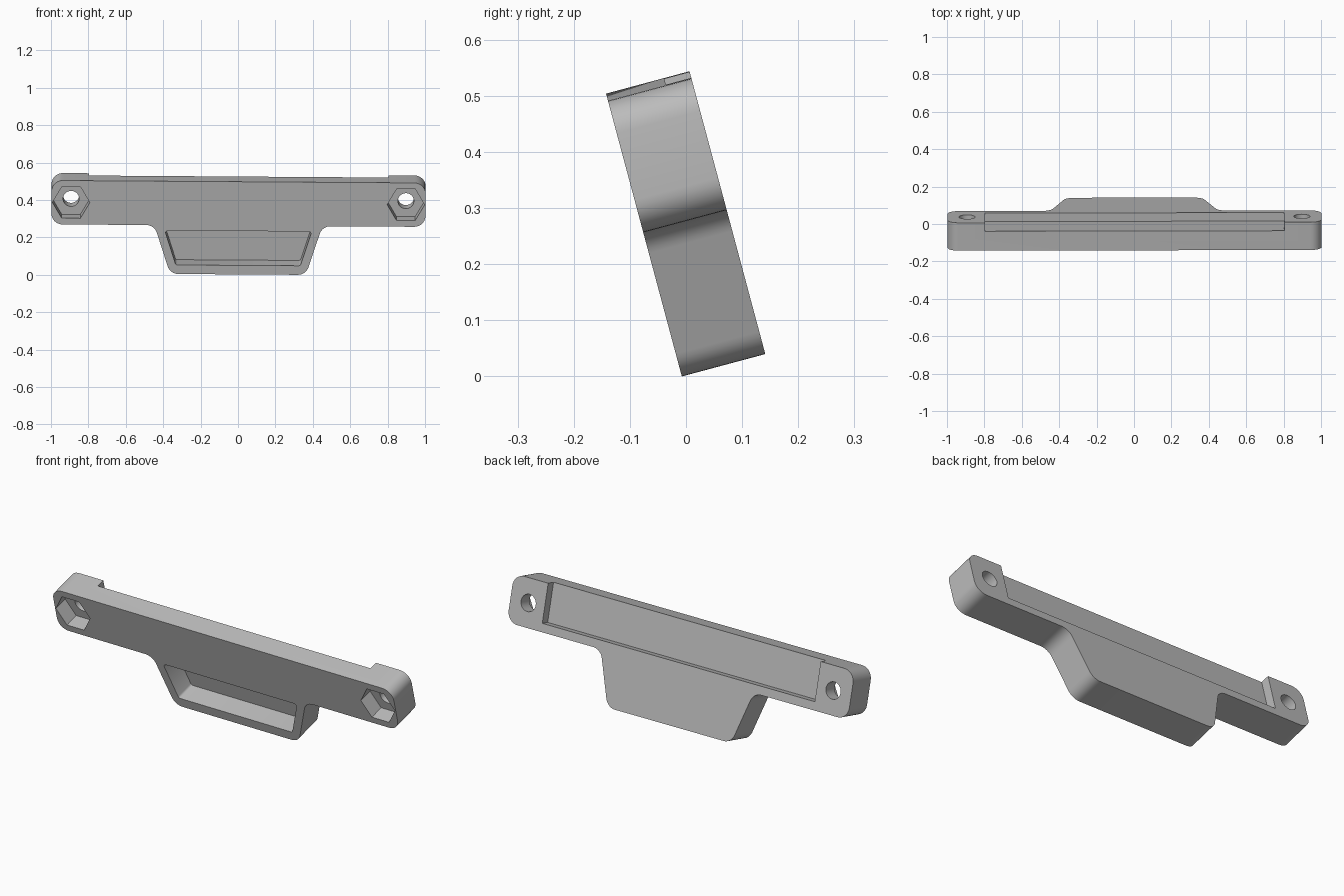
import bpy
import math
from mathutils import Matrix, Vector

if "Cube" in bpy.data.objects:
    bpy.data.objects.remove(bpy.data.objects["Cube"], do_unlink=True)

DEPTH = 0.154
BAR_LOW, BAR_TOP = 0.27, 0.513
BAR_MID = (BAR_LOW + BAR_TOP) / 2

grey = bpy.data.materials.new("plain grey")
grey.use_nodes = True
colour = (0.5, 0.5, 0.5, 1)
grey.diffuse_color = colour
grey.node_tree.nodes["Principled BSDF"].inputs["Base Color"].default_value = colour


def rounded(points, radius, steps=8):
    """Replace every corner of a closed outline by a tangent arc."""
    result = []
    count = len(points)
    for i, p in enumerate(points):
        p = Vector(p)
        a = (Vector(points[i - 1]) - p).normalized()
        b = (Vector(points[(i + 1) % count]) - p).normalized()
        half = a.angle(b) / 2
        centre = p + (a + b).normalized() * radius / math.sin(half)
        start = p + a * radius / math.tan(half) - centre
        end = p + b * radius / math.tan(half) - centre
        sweep = start.angle_signed(end)
        for s in range(steps + 1):
            turn = Matrix.Rotation(-sweep * s / steps, 2)
            result.append(centre + turn @ start)
    return result


def prism(name, outline, front, back):
    """Extrude an x-z outline from front to back along y."""
    n = len(outline)
    verts = [(x, y, z) for y in (front, back) for x, z in outline]
    faces = [tuple(range(n)), tuple(range(2 * n - 1, n - 1, -1))]
    faces += [(i, i + n, (i + 1) % n + n, (i + 1) % n) for i in range(n)]
    mesh = bpy.data.meshes.new(name)
    mesh.from_pydata(verts, [], faces)
    mesh.materials.append(grey)
    obj = bpy.data.objects.new(name, mesh)
    bpy.context.collection.objects.link(obj)
    return obj


def polygon(x, z, radius, sides):
    return [(x + radius * math.cos(math.tau * i / sides),
             z + radius * math.sin(math.tau * i / sides)) for i in range(sides)]


# Bar with the tapered tab hanging below, counter-clockwise from the front
right_half = [(0.363, 0), (0.449, BAR_LOW), (1, BAR_LOW), (1, BAR_TOP)]
left_half = [(-x, z) for x, z in reversed(right_half)]
body = prism("bracket_body", rounded(right_half + left_half, 0.06), 0, DEPTH)

# Back channel, open at the top
cutters = [prism("channel_cutter",
                 [(-0.8, 0.313), (0.8, 0.313), (0.8, 0.7), (-0.8, 0.7)],
                 DEPTH - 0.047, DEPTH + 0.1)]

# Front pocket in the tab
cutters.append(prism("pocket_cutter",
                     rounded([(-0.333, 0.05), (0.333, 0.05),
                              (0.393, 0.24), (-0.393, 0.24)], 0.012, 3),
                     -0.1, 0.11))

# Bolt holes with hexagonal nut pockets
for side, label in ((1, "left"), (-1, "right")):
    x = side * 0.895
    cutters.append(prism(label + "_nut_cutter",
                         polygon(x, BAR_MID, 0.1, 6), -0.1, 0.08))
    cutters.append(prism(label + "_hole_cutter",
                         polygon(x, BAR_MID, 0.043, 32), -0.2, DEPTH + 0.2))

bpy.context.view_layer.objects.active = body
body.select_set(True)
for cutter in cutters:
    cut = body.modifiers.new(cutter.name, "BOOLEAN")
    cut.operation = "DIFFERENCE"
    cut.solver = "EXACT"
    cut.object = cutter
    bpy.ops.object.modifier_apply(modifier=cut.name)
    bpy.data.objects.remove(cutter, do_unlink=True)

bpy.ops.object.shade_smooth_by_angle(angle=math.radians(30))

# Lean the whole bracket forward, with a very slight roll
body.matrix_world = (Matrix.Translation((0, -0.008, 0.002))
                     @ Matrix.Rotation(math.radians(15), 4, "X")
                     @ Matrix.Rotation(math.radians(0.4), 4, "Y"))
